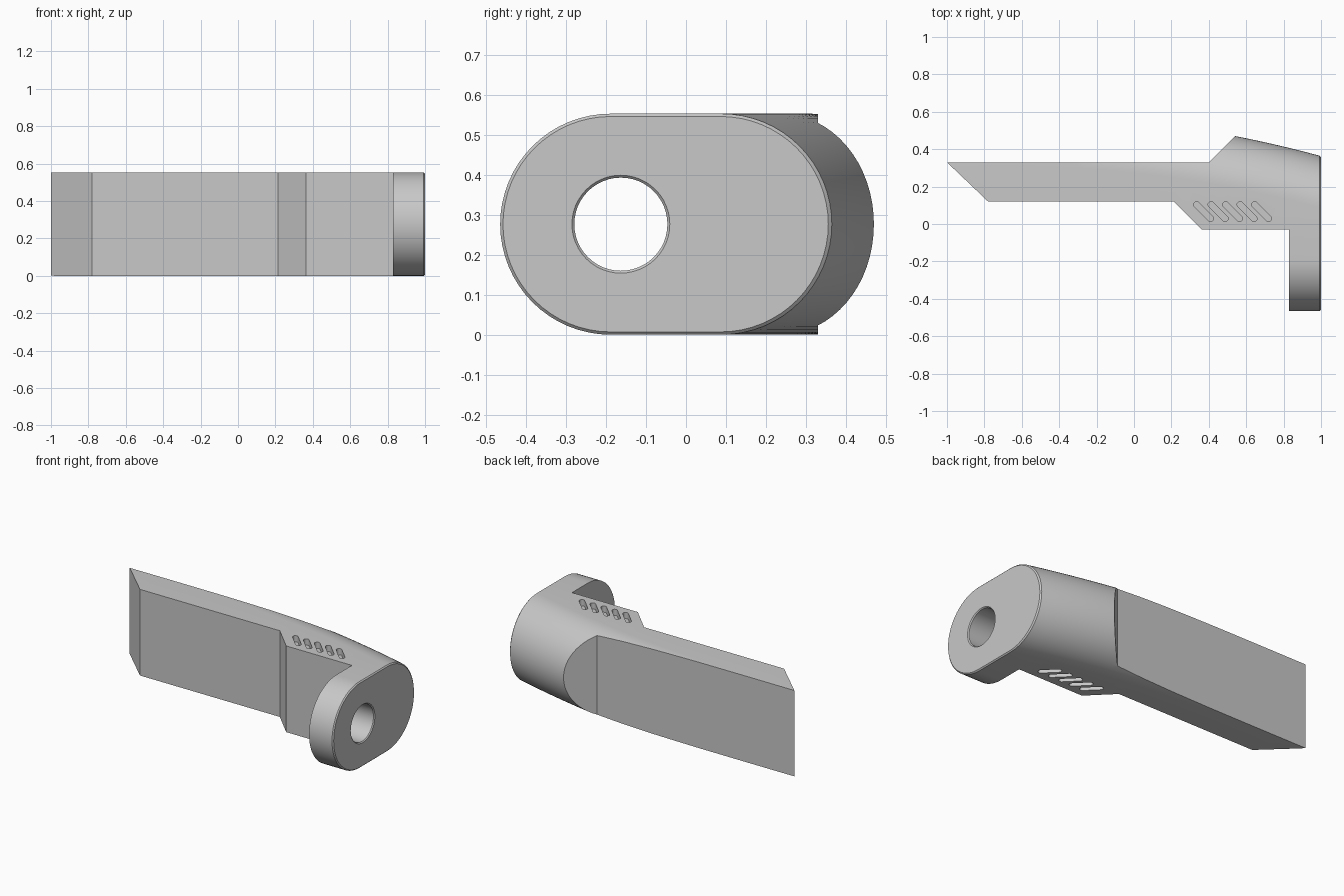
import bpy, bmesh, math

if "Cube" in bpy.data.objects:
    bpy.data.objects.remove(bpy.data.objects["Cube"])

R = 0.2765          # half height, also the radius of the rounded ends
FRONT = -0.465      # front extreme of the flange

grey = bpy.data.materials.new("light_grey")
grey.diffuse_color = (0.58, 0.58, 0.58, 1)
grey.use_nodes = True
grey.node_tree.nodes["Principled BSDF"].inputs["Base Color"].default_value = grey.diffuse_color


def make(name, bm):
    bmesh.ops.recalc_face_normals(bm, faces=bm.faces)
    me = bpy.data.meshes.new(name)
    bm.to_mesh(me)
    bm.free()
    ob = bpy.data.objects.new(name, me)
    bpy.context.collection.objects.link(ob)
    me.materials.append(grey)
    return ob


def loft(name, rings):
    """Solid skinned through closed rings of equal length, capped at both ends."""
    bm = bmesh.new()
    vs = [[bm.verts.new(p) for p in ring] for ring in rings]
    n = len(vs[0])
    for a, b in zip(vs, vs[1:]):
        for i in range(n):
            j = (i + 1) % n
            bm.faces.new((a[i], a[j], b[j], b[i]))
    bm.faces.new(vs[0][::-1])
    bm.faces.new(vs[-1])
    return make(name, bm)


def prism(name, pts, z0, z1):
    return loft(name, [[(x, y, z) for x, y in pts] for z in (z0, z1)])


def boolean(target, cutter, op):
    m = target.modifiers.new(op, 'BOOLEAN')
    m.operation, m.solver, m.object = op, 'EXACT', cutter
    bpy.context.view_layer.objects.active = target
    bpy.ops.object.modifier_apply(modifier=m.name)
    bpy.data.objects.remove(cutter)


def stadium(x, inset=0.0, seg=32):
    """Rounded section whose back end drifts rearward along the handle."""
    t = 1 - x
    back = 0.363 + 0.27 * t - 0.08 * t * t - R
    r = R - inset
    pts = []
    for cy, a0 in ((back, -90), (FRONT + R, 90)):
        for i in range(seg + 1):
            a = math.radians(a0 + 180 * i / seg)
            pts.append((x, cy + r * math.cos(a), R + r * math.sin(a)))
    return pts


# Rounded body swept along x, with a small chamfer on the end face
stations = [-1.1 + (0.993 + 1.1) * i / 30 for i in range(31)]
body = loft("handle_body", [stadium(x) for x in stations] + [stadium(1.0, 0.007)])

# Side outline: angled blade end, stepped front, flange and rear shoulder
outline = [(-1, 0.33), (-0.78, 0.12), (0.213, 0.12), (0.363, -0.03),
           (0.83, -0.03), (0.83, -0.6), (1.1, -0.6), (1.1, 0.6),
           (0.67, 0.6), (0.40, 0.33)]
boolean(body, prism("outline_cutter", outline, -0.1, 0.7), 'INTERSECT')

# Flange hole with chamfered rims
rings = []
for x, r in ((0.79, 0.1625), (0.836, 0.1165), (0.994, 0.1165), (1.04, 0.1625)):
    rings.append([(x, -0.163 + r * math.cos(math.tau * i / 48),
                   R + r * math.sin(math.tau * i / 48)) for i in range(48)])
# keep the cutter within the flange thickness plus the chamfer only
rings[0] = [(0.829, -0.163 + (y + 0.163) * 0.1235 / 0.1625,
             R + (z - R) * 0.1235 / 0.1625) for _, y, z in rings[0]]
boolean(body, loft("hole_cutter", rings), 'DIFFERENCE')

# Five slanted grip slots on the upper and lower sides
for k in range(5):
    cx, cy, h, w = 0.372 + 0.0775 * k, 0.066, 0.037, 0.0165
    pts = []
    for sx, a0 in ((1, -135), (-1, 45)):
        for i in range(13):
            a = math.radians(a0 + 180 * i / 12)
            pts.append((cx + sx * h + w * math.cos(a), cy - sx * h + w * math.sin(a)))
    for z0, z1 in ((2 * R - 0.04, 2 * R + 0.1), (-0.1, 0.04)):
        boolean(body, prism("slot_cutter", pts, z0, z1), 'DIFFERENCE')

# Smooth the curved sides, keep the crisp edges
bpy.ops.object.select_all(action='DESELECT')
body.select_set(True)
bpy.context.view_layer.objects.active = body
bpy.ops.object.shade_smooth_by_angle(angle=math.radians(25))
